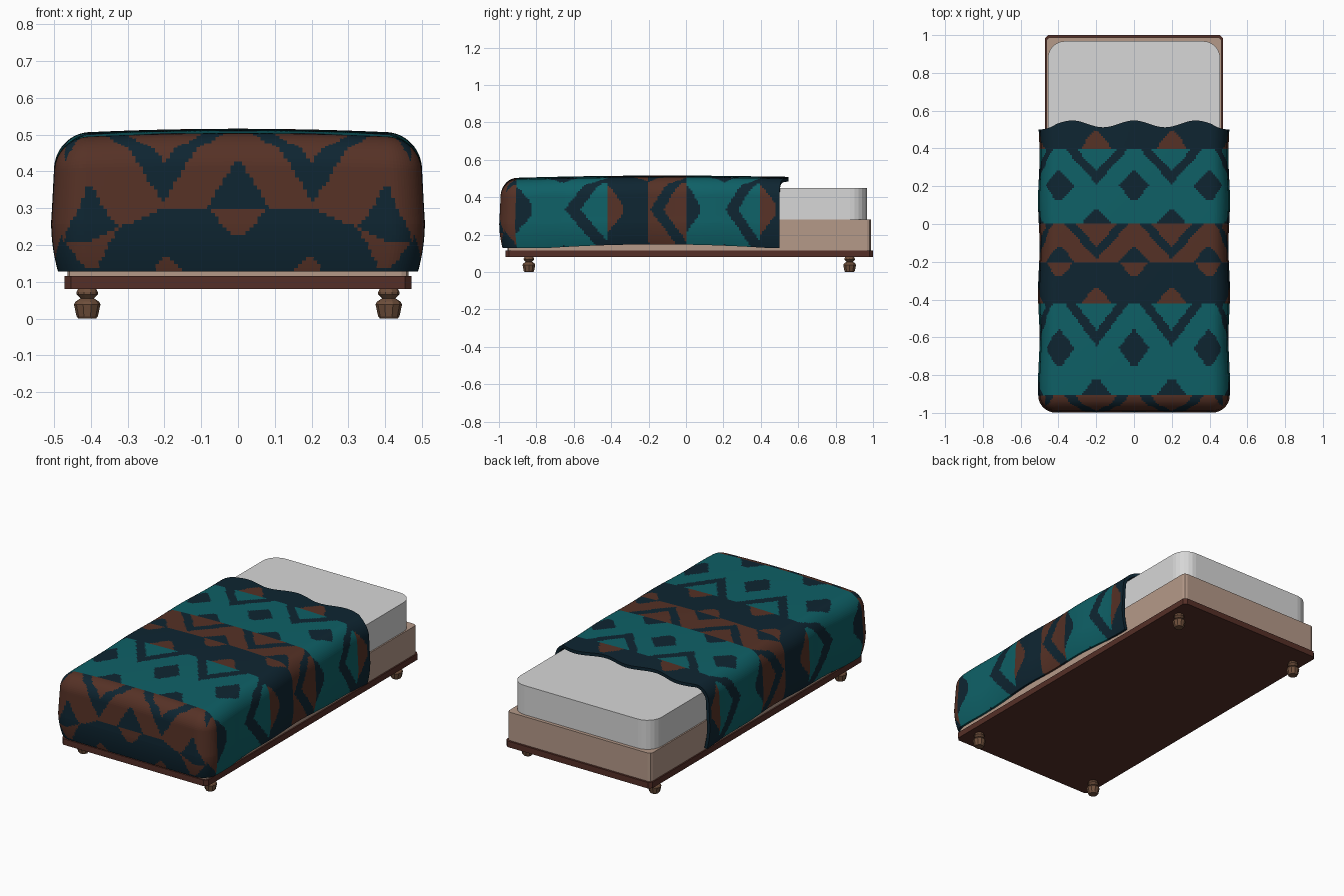
import bpy, bmesh, math
from mathutils import Vector

if "Cube" in bpy.data.objects:
    bpy.data.objects.remove(bpy.data.objects["Cube"])


def mat(name, rgb):
    m = bpy.data.materials.new(name)
    m.diffuse_color = (*rgb, 1)
    m.use_nodes = True
    m.node_tree.nodes["Principled BSDF"].inputs["Base Color"].default_value = m.diffuse_color
    return m


NAVY = mat("navy cloth", (0.0044, 0.0185, 0.031))
TEAL = mat("teal cloth", (0.0044, 0.117, 0.133))
RUST = mat("rust cloth", (0.092, 0.031, 0.019))
SHEET = mat("mattress white", (0.68, 0.68, 0.68))
LINEN = mat("beige base", (0.46, 0.32, 0.25))
PLANK = mat("dark wood", (0.09, 0.028, 0.02))
LEG = mat("leg wood", (0.16, 0.08, 0.045))


def finish(bm, name, mats):
    me = bpy.data.meshes.new(name)
    bm.to_mesh(me)
    bm.free()
    for m in mats:
        me.materials.append(m)
    ob = bpy.data.objects.new(name, me)
    bpy.context.collection.objects.link(ob)
    return ob


def clamp(v, lo=0.0, hi=1.0):
    return max(lo, min(hi, v))


def slab(name, hx, y0, y1, z0, z1, radius, segs, m):
    """Box with rounded vertical corners."""
    bm = bmesh.new()
    bmesh.ops.create_cube(bm, size=1)
    for v in bm.verts:
        v.co = (v.co.x * 2 * hx, (y0 + y1) / 2 + v.co.y * (y1 - y0),
                (z0 + z1) / 2 + v.co.z * (z1 - z0))
    up = [e for e in bm.edges if abs(e.verts[0].co.z - e.verts[1].co.z) > 0.001]
    bmesh.ops.bevel(bm, geom=up, offset=radius, segments=segs, profile=0.5, affect='EDGES')
    return finish(bm, name, [m])


# Frame, base and mattress
slab("frame_plank", 0.472, -0.965, 1.0, 0.08, 0.115, 0.018, 1, PLANK)
slab("bed_base", 0.464, -0.955, 0.988, 0.115, 0.28, 0.02, 2, LINEN)
slab("mattress", 0.456, -0.935, 0.968, 0.28, 0.45, 0.09, 6, SHEET)


# Turned legs
def turned_leg(name, x, y):
    profile = [(0.024, 0), (0.029, 0.006), (0.036, 0.038), (0.032, 0.046),
               (0.018, 0.055), (0.029, 0.066), (0.029, 0.072), (0.024, 0.082)]
    n = 10
    bm = bmesh.new()
    rings = [[bm.verts.new((x + r * math.cos(2 * math.pi * i / n),
                            y + r * math.sin(2 * math.pi * i / n), z)) for i in range(n)]
             for r, z in profile]
    for a, b in zip(rings, rings[1:]):
        for i in range(n):
            j = (i + 1) % n
            bm.faces.new((a[i], a[j], b[j], b[i]))
    bm.faces.new(rings[0][::-1])
    bm.faces.new(rings[-1])
    finish(bm, name, [LEG])


for side, sx in (("left", -0.41), ("right", 0.41)):
    turned_leg(f"front_{side}_leg", sx, -0.84)
    turned_leg(f"back_{side}_leg", sx, 0.875)

# Woven pattern: bands along the blanket, 0 navy, 1 teal, 2 rust
BANDS = [(0.62, 0.40, "plain", 0), (0.40, 0.20, "caret", 1), (0.20, 0.0, "plain", 1),
         (0.0, -0.20, "caret", 2), (-0.20, -0.42, "plain", 0), (-0.42, -0.66, "caret", 1),
         (-0.66, -0.91, "plain", 1), (-0.91, -1.20, "caret", 2), (-1.20, -1.41, "plain", 0)]


def pattern(s, t):
    d = abs((s + 0.2) % 0.4 - 0.2)          # distance to nearest motif centre
    e = 0.2 - d                             # distance to nearest gap centre
    for top, bottom, kind, colour in BANDS:
        if bottom <= t <= top:
            q = (top - t) / (top - bottom)
            if kind == "plain":
                small = 2 if colour == 0 else 0
                down = q < 0.36 and d < 0.08 - 0.18 * q
                up = q > 0.64 and e < 0.08 - 0.18 * (1 - q)
                return small if down or up else colour
            inner = q > 0.58 and d < 0.19 * (q - 0.55)
            caret = d < 0.03 + 0.18 * q and not inner
            hanging = e < 0.11 * (1 - q / 0.6)
            return colour if caret or hanging else 0
    return 0


# Blanket: open box of fine panels, coloured flat, then rounded and draped
X0, YF, YB, Z0, Z1, R = 0.495, -0.99, 0.5, 0.128, 0.487, 0.085


def drape(p):
    inner = Vector((clamp(p.x, -X0 + R, X0 - R), max(p.y, YF + R), min(p.z, Z1 - R)))
    d = p - inner
    if d.length > 1e-6:
        p = inner + d.normalized() * R
    x, y, z = p
    ax = abs(x)
    # side bulge
    k = (z - 0.26) / 0.13
    b = 0.009 * (1 - 2 * k * k) if z < 0.26 else 0.009 * (1 - (z - 0.26) / 0.16)
    b += 0.004 * math.sin(y * 13) * clamp((ax - 0.4) / 0.08)
    nx = x * (1 + b / X0)
    ny = y - b * clamp((-0.8 - y) / 0.2)
    # domed top, raised side hem, wavy back edge
    nz = z + clamp((z - 0.3) / 0.18) * (0.014 * (1 - 4 * x * x)
                                        + 0.015 * (1 - ((y + 0.1) / 0.9) ** 2))
    nz += (0.02 * clamp(1 - ((y + 0.15) / 0.6) ** 2) * clamp((0.3 - z) / 0.17)
           * clamp((ax - 0.45) / 0.03))
    ny += (clamp((y - 0.4) / 0.1) * clamp((z - 0.3) / 0.15) * clamp((X0 - ax) / 0.08)
           * (0.03 + 0.018 * math.cos(2 * math.pi * x / 0.33)))
    return Vector((nx, ny, nz))


bm = bmesh.new()


def panel(origin, u, v, nu, nv, coords):
    o, u, v = Vector(origin), Vector(u), Vector(v)
    g = [[bm.verts.new(o + u * i / nu + v * j / nv) for j in range(nv + 1)]
         for i in range(nu + 1)]
    for i in range(nu):
        for j in range(nv):
            f = bm.faces.new((g[i][j], g[i + 1][j], g[i + 1][j + 1], g[i][j + 1]))
            f.material_index = pattern(*coords(f.calc_center_median()))


def front_coords(c):
    shift = 0.09 * clamp((abs(c.x) - 0.2) / 0.2) * clamp((0.5 - c.z) / 0.2)
    return c.x, -1.0 - (0.5 - c.z) + shift


def side_coords(c):
    return 0.5 + (0.5 - c.z) * 0.6, c.y


W, L, H = 2 * X0, YB - YF, Z1 - Z0
NX, NY, NZ = 96, 144, 36
panel((-X0, YF, Z1), (W, 0, 0), (0, L, 0), NX, NY, lambda c: (c.x, c.y))
panel((-X0, YF, Z0), (W, 0, 0), (0, 0, H), NX, NZ, front_coords)
panel((X0, YF, Z0), (0, L, 0), (0, 0, H), NY, NZ, side_coords)
panel((-X0, YB, Z0), (0, -L, 0), (0, 0, H), NY, NZ, side_coords)
bmesh.ops.remove_doubles(bm, verts=bm.verts, dist=0.0005)
for vert in bm.verts:
    vert.co = drape(vert.co.copy())
blanket = finish(bm, "blanket", [NAVY, TEAL, RUST])
solid = blanket.modifiers.new("cloth thickness", 'SOLIDIFY')
solid.thickness = 0.018
solid.offset = -1
